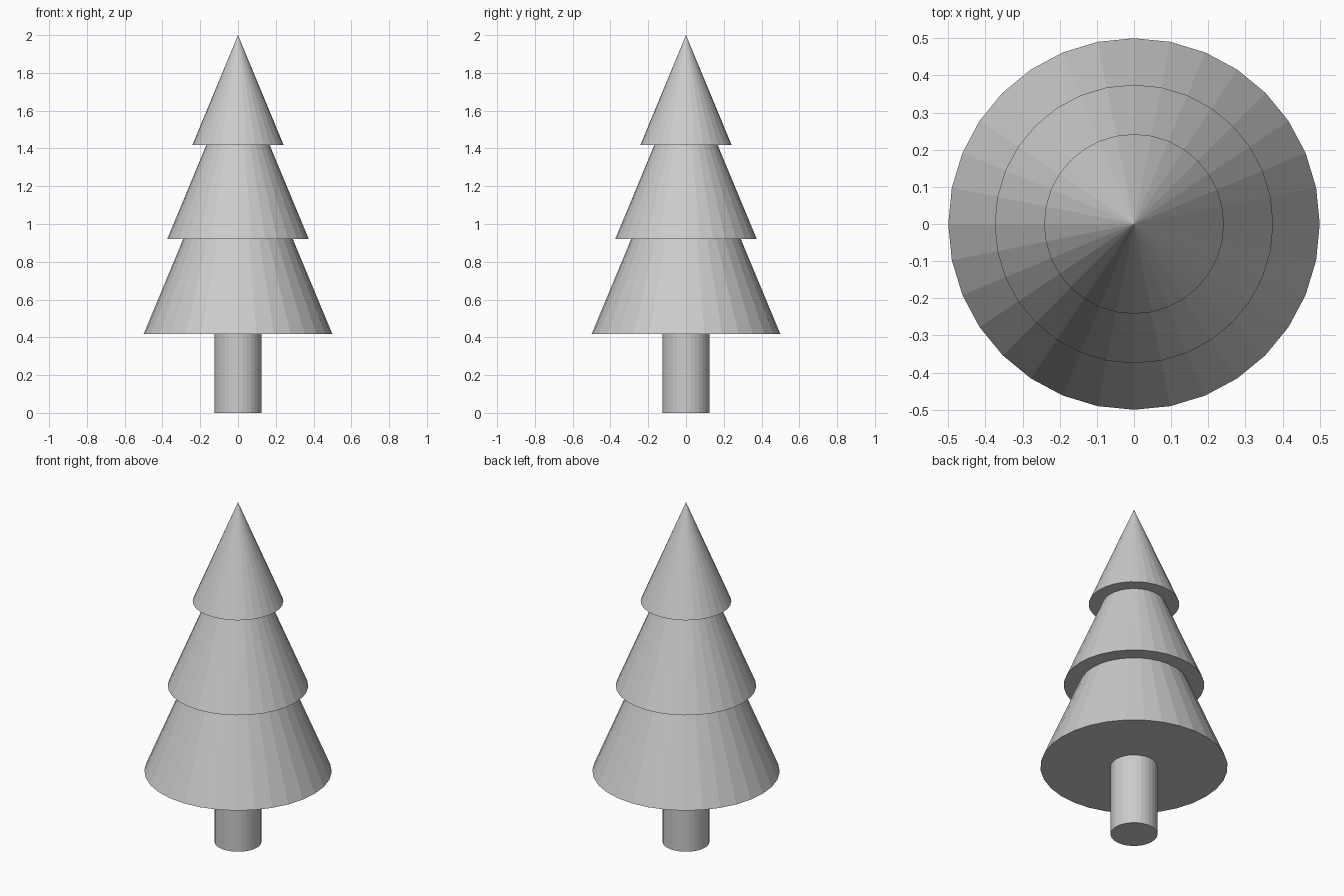
import bpy

if "Cube" in bpy.data.objects:
    bpy.data.objects.remove(bpy.data.objects["Cube"])

SIDES = 32


def foliage_tier(name, base_z, radius, height):
    bpy.ops.mesh.primitive_cone_add(vertices=SIDES, radius1=radius, radius2=0,
                                    depth=height, location=(0, 0, base_z + height / 2))
    bpy.context.object.name = name


# Trunk
TRUNK_H = 0.417
bpy.ops.mesh.primitive_cylinder_add(vertices=SIDES, radius=0.125, depth=TRUNK_H,
                                    location=(0, 0, TRUNK_H / 2))
bpy.context.object.name = "trunk"

# Three overlapping foliage cones of the same slope
foliage_tier("lower_foliage", 0.417, 0.5, 1.2)
foliage_tier("middle_foliage", 0.92, 0.375, 0.9)
foliage_tier("upper_foliage", 1.417, 0.242, 0.583)
